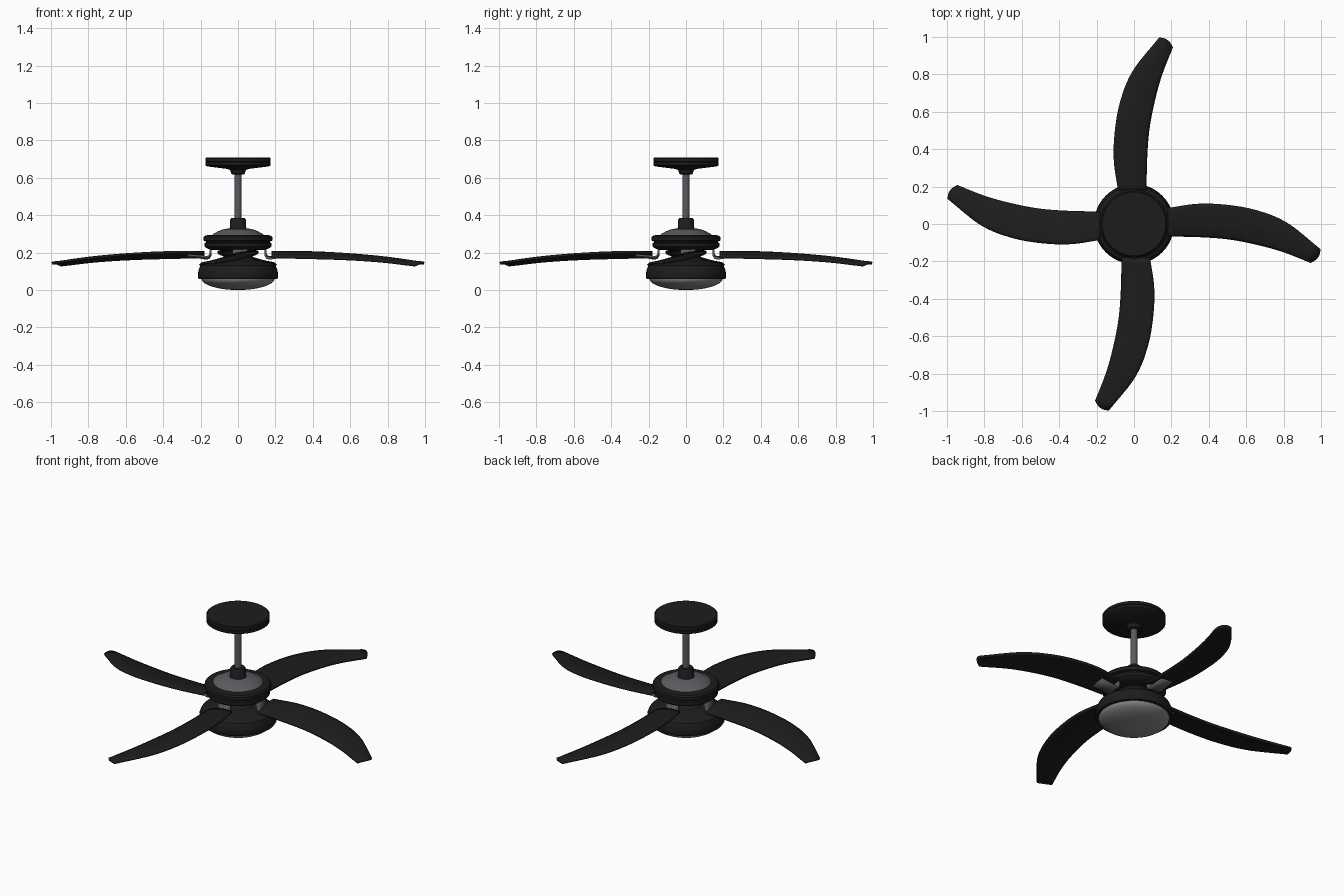
import bpy, math
from mathutils import Vector, Matrix

cube = bpy.data.objects.get("Cube")
if cube:
    bpy.data.objects.remove(cube, do_unlink=True)


def material(name, rgb, rough):
    m = bpy.data.materials.new(name)
    m.use_nodes = True
    m.diffuse_color = (*rgb, 1)
    bsdf = m.node_tree.nodes["Principled BSDF"]
    bsdf.inputs["Base Color"].default_value = (*rgb, 1)
    bsdf.inputs["Roughness"].default_value = rough
    return m


BLACK = material("gloss black", (0.012, 0.012, 0.012), 0.4)
STEEL = material("dark steel", (0.10, 0.105, 0.115), 0.4)
GLASS = material("frosted glass", (0.25, 0.25, 0.24), 0.5)


def add_mesh(name, verts, faces, mat, angle=35):
    me = bpy.data.meshes.new(name)
    me.from_pydata(verts, [], faces)
    me.materials.append(mat)
    ob = bpy.data.objects.new(name, me)
    bpy.context.collection.objects.link(ob)
    bpy.ops.object.select_all(action='DESELECT')
    ob.select_set(True)
    bpy.context.view_layer.objects.active = ob
    bpy.ops.object.shade_smooth_by_angle(angle=math.radians(angle))
    return ob


def lathe(name, profile, mat, n=48):
    """Spin (radius, height) points, listed bottom to top, and cap both ends."""
    verts = [(r * math.cos(math.tau * i / n), r * math.sin(math.tau * i / n), z)
             for r, z in profile for i in range(n)]
    faces = [(k * n + i, k * n + (i + 1) % n, (k + 1) * n + (i + 1) % n, (k + 1) * n + i)
             for k in range(len(profile) - 1) for i in range(n)]
    last = (len(profile) - 1) * n
    faces += [tuple(reversed(range(n))), tuple(range(last, last + n))]
    return add_mesh(name, verts, faces, mat)


def sheet(name, rows, mat, thickness, turn):
    """Skin rows of points, thicken them and turn the result about the axis."""
    w = len(rows[0])
    rot = Matrix.Rotation(turn, 3, 'Z')
    verts = [rot @ Vector(p) for row in rows for p in row]
    faces = [(a * w + b, (a + 1) * w + b, (a + 1) * w + b + 1, a * w + b + 1)
             for a in range(len(rows) - 1) for b in range(w - 1)]
    ob = add_mesh(name, verts, faces, mat)
    mod = ob.modifiers.new("thickness", 'SOLIDIFY')
    mod.thickness = thickness
    mod.offset = 0
    return ob


def spline(points, t):
    """Smooth curve through evenly parametrised points, t from 0 to 1."""
    p = [Vector(q) for q in points]
    p = [2 * p[0] - p[1]] + p + [2 * p[-1] - p[-2]]
    s = t * (len(points) - 1)
    i = min(int(s), len(points) - 2)
    f = s - i
    a, b, c, d = p[i:i + 4]
    return 0.5 * (2 * b + (c - a) * f + (2 * a - 5 * b + 4 * c - d) * f ** 2
                  + (3 * b - a - 3 * c + d) * f ** 3)


# Ceiling canopy, rod and collar
lathe("ceiling_canopy", [(0.03, 0.618), (0.036, 0.622), (0.042, 0.642), (0.06, 0.648),
                         (0.165, 0.661), (0.175, 0.668), (0.175, 0.682), (0.171, 0.685),
                         (0.175, 0.688), (0.175, 0.704), (0.17, 0.708)], BLACK)
lathe("down_rod", [(0.019, 0.36), (0.019, 0.63)], STEEL, 24)
lathe("rod_collar", [(0.05, 0.322), (0.044, 0.335), (0.043, 0.375), (0.036, 0.385)], BLACK, 32)

# Motor
lathe("motor_top", [(0.145, 0.288), (0.135, 0.298), (0.105, 0.315), (0.075, 0.326),
                    (0.04, 0.33)], STEEL)
lathe("motor_housing", [(0.1, 0.212), (0.15, 0.216), (0.17, 0.225), (0.178, 0.232),
                        (0.178, 0.25), (0.17, 0.254), (0.17, 0.26), (0.184, 0.264),
                        (0.184, 0.283), (0.176, 0.292), (0.13, 0.296)], BLACK)
lathe("neck", [(0.12, 0.145), (0.085, 0.165), (0.072, 0.185), (0.09, 0.205),
               (0.11, 0.22)], BLACK)

# Lamp
lathe("lamp_housing", [(0.19, 0.058), (0.21, 0.06), (0.214, 0.068), (0.212, 0.105),
                       (0.2, 0.132), (0.175, 0.147), (0.11, 0.16), (0.07, 0.166)], BLACK)
bowl = [(0.196 * math.sin(a), 0.062 * (1 - math.cos(a)))
        for a in (math.pi / 2 * (k + 0.3) / 10.3 for k in range(11))]
lathe("lamp_bowl", bowl, GLASS)

# Blades: raised edge and lowered edge from root to tip
high = [(0.18, 0.085, 0.200), (0.34, 0.108, 0.202), (0.50, 0.102, 0.196),
        (0.66, 0.072, 0.184), (0.82, 0.005, 0.167), (0.995, -0.135, 0.141)]
low = [(0.18, -0.065, 0.176), (0.34, -0.068, 0.172), (0.50, -0.080, 0.168),
       (0.65, -0.108, 0.161), (0.79, -0.146, 0.150), (0.945, -0.205, 0.131)]


def blade_rows(steps=28, across=10):
    rows = []
    for i in range(steps + 1):
        t = i / steps
        a, b = spline(high, t), spline(low, t)
        row = []
        for j in range(across + 1):
            v = j / across
            p = a.lerp(b, v)
            bulge = 4 * v * (1 - v)
            p.z += 0.010 * bulge
            if i == steps:
                p += Vector((0.014, -0.008, 0)) * bulge
            row.append(p)
        rows.append(row)
    return rows


bracket_path = [(0.145, 0.225), (0.147, 0.19), (0.155, 0.176), (0.17, 0.172), (0.20, 0.177),
                (0.27, 0.183)]
for k in range(4):
    turn = k * math.pi / 2
    sheet(f"blade_{k + 1}", blade_rows(), BLACK, 0.012, turn)
    rows = [[(r, t, z - 0.12 * (0.01 - t)) for t in (-0.03, 0.01, 0.05)]
            for r, z in bracket_path]
    sheet(f"blade_bracket_{k + 1}", rows, STEEL, 0.010, turn)
